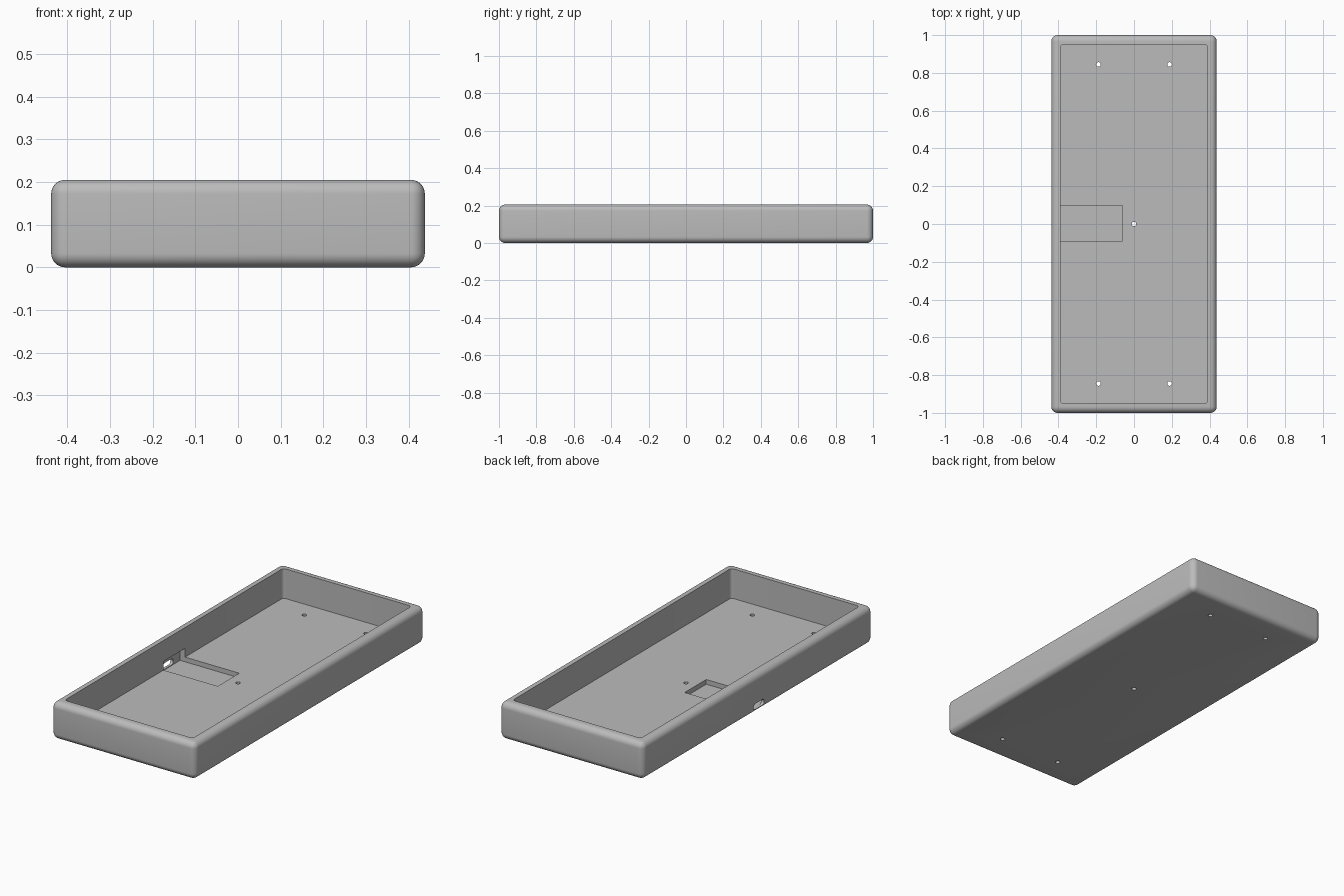
import bpy
import bmesh
from math import radians

if "Cube" in bpy.data.objects:
    bpy.data.objects.remove(bpy.data.objects["Cube"], do_unlink=True)

grey = bpy.data.materials.new("light_grey")
grey.use_nodes = True
COLOUR = (0.5, 0.5, 0.5, 1)
grey.diffuse_color = COLOUR
grey.node_tree.nodes["Principled BSDF"].inputs["Base Color"].default_value = COLOUR


def add_object(name, bm):
    mesh = bpy.data.meshes.new(name)
    bm.to_mesh(mesh)
    bm.free()
    mesh.materials.append(grey)
    obj = bpy.data.objects.new(name, mesh)
    bpy.context.collection.objects.link(obj)
    return obj


def box(name, low, high, radius=0, axis=None, segments=8):
    """Box between two corners; rounds the edges along one axis, or all of them."""
    bm = bmesh.new()
    bmesh.ops.create_cube(bm, size=1)
    for v in bm.verts:
        v.co = [high[i] if v.co[i] > 0 else low[i] for i in range(3)]
    if radius:
        edges = [e for e in bm.edges if axis is None
                 or abs((e.verts[0].co - e.verts[1].co).normalized()[axis]) > 0.9]
        bmesh.ops.bevel(bm, geom=edges, offset=radius, segments=segments,
                        profile=0.5, affect='EDGES', clamp_overlap=True)
    return add_object(name, bm)


def pin(name, x, y, radius=0.012):
    bm = bmesh.new()
    bmesh.ops.create_cone(bm, cap_ends=True, segments=24, radius1=radius,
                          radius2=radius, depth=0.2)
    bmesh.ops.translate(bm, vec=(x, y, 0), verts=bm.verts)
    return add_object(name, bm)


def cut(target, cutter):
    cutter.hide_render = True
    mod = target.modifiers.new("cut", 'BOOLEAN')
    mod.operation = 'DIFFERENCE'
    mod.solver = 'EXACT'
    mod.object = cutter
    bpy.context.view_layer.objects.active = target
    bpy.ops.object.modifier_apply(modifier=mod.name)
    bpy.data.objects.remove(cutter, do_unlink=True)


# Outer shell with rounded edges
W, L, H, FLOOR = 0.4375, 1.0, 0.205, 0.042
tray = box("tray", (-W, -L, 0), (W, L, H), 0.033)

# Main cavity
cut(tray, box("cavity", (-0.39, -0.95, FLOOR), (0.39, 0.95, 0.4), 0.018, axis=2))

# Component pocket in the floor, undercutting the side wall
cut(tray, box("pocket", (-0.42, -0.09, 0.016), (-0.06, 0.097, 0.09)))

# Connector slot through the side wall
cut(tray, box("connector_slot", (-0.6, -0.055, 0.019), (-0.40, 0.037, 0.053), 0.0165, axis=1 - 1))

# Screw holes through the floor
for x, y in [(0, 0)] + [(sx * 0.188, sy * 0.845) for sx in (-1, 1) for sy in (-1, 1)]:
    cut(tray, pin("screw_hole", x, y))

# Smooth rounded edges, crisp corners
bpy.ops.object.select_all(action='DESELECT')
tray.select_set(True)
bpy.context.view_layer.objects.active = tray
bpy.ops.object.shade_smooth_by_angle(angle=radians(30))
